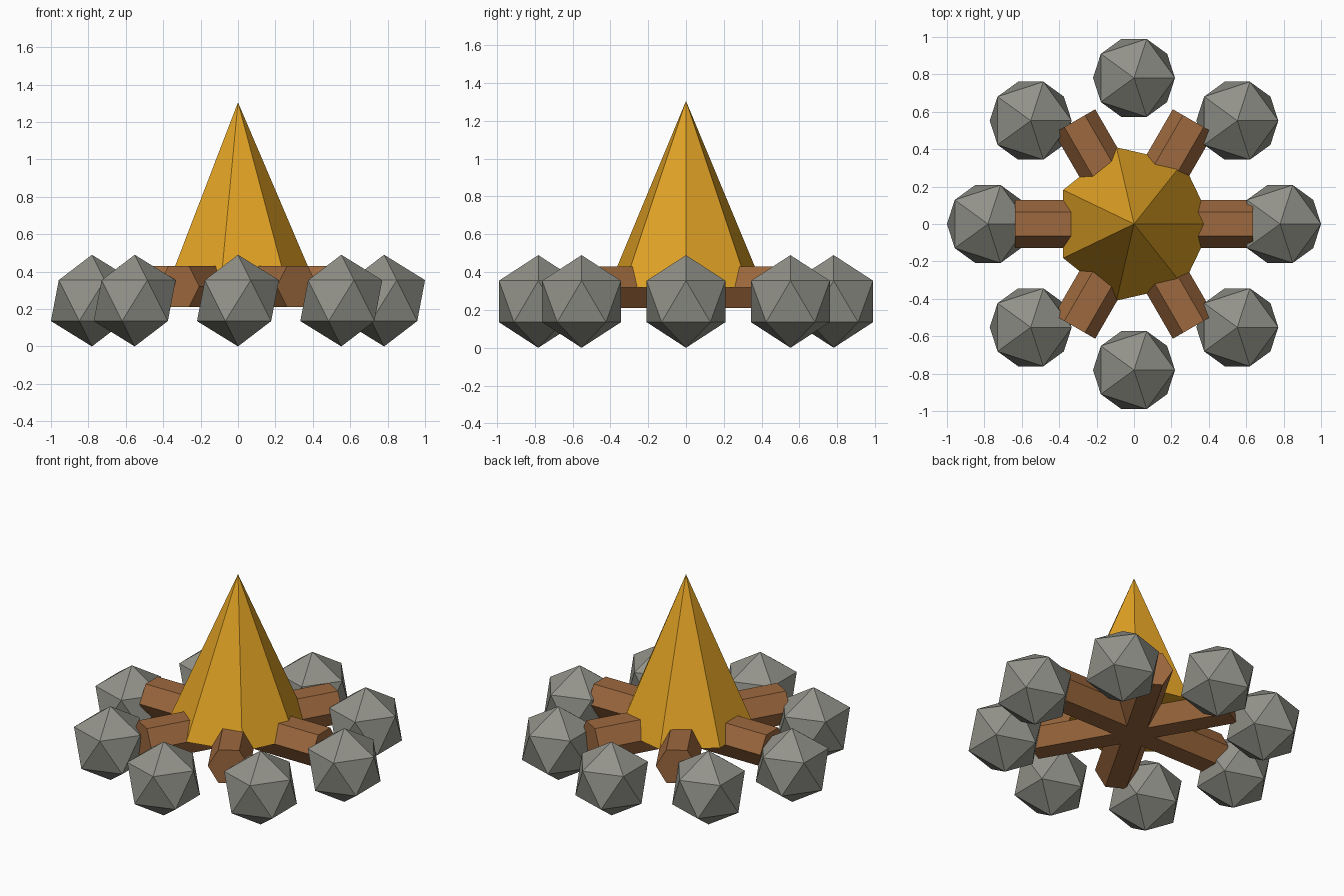
import bpy
from math import cos, sin, pi

if "Cube" in bpy.data.objects:
    bpy.data.objects.remove(bpy.data.objects["Cube"])


def srgb(r, g, b):
    def lin(c):
        c /= 255
        return c / 12.92 if c <= 0.04045 else ((c + 0.055) / 1.055) ** 2.4
    return (lin(r), lin(g), lin(b), 1)


def make_material(name, color):
    mat = bpy.data.materials.new(name)
    mat.use_nodes = True
    mat.diffuse_color = color
    bsdf = next(n for n in mat.node_tree.nodes if n.type == 'BSDF_PRINCIPLED')
    bsdf.inputs["Base Color"].default_value = color
    return mat


def finish(name, mat):
    obj = bpy.context.object
    obj.name = name
    obj.data.materials.append(mat)


stone = make_material("stone grey", srgb(146, 146, 138))
wood = make_material("wood brown", srgb(158, 105, 62))
fire = make_material("flame gold", srgb(226, 163, 37))

LOG_Z = 0.32

# Ring of eight stones, all turned the same way
for i in range(8):
    a = i * pi / 4
    bpy.ops.mesh.primitive_ico_sphere_add(
        subdivisions=1, radius=0.245,
        location=(0.781 * cos(a), 0.781 * sin(a), 0.245))
    finish(f"stone_{i + 1}", stone)

# Three crossed six-sided logs, with a flat side up
for i in range(3):
    bpy.ops.mesh.primitive_cylinder_add(
        vertices=6, radius=0.127, depth=1.27,
        location=(0, 0, LOG_Z), rotation=(0, pi / 2, i * pi / 3))
    finish(f"log_{i + 1}", wood)

# Seven-sided flame, one edge towards +x
FLAME_HEIGHT = 0.985
bpy.ops.mesh.primitive_cone_add(
    vertices=7, radius1=0.42, radius2=0, depth=FLAME_HEIGHT,
    location=(0, 0, LOG_Z + FLAME_HEIGHT / 2))
flame = bpy.context.object
# Align the first base corner with the x axis
corner = max((v.co for v in flame.data.vertices if v.co.z < 0), key=lambda c: c.y)
if abs(corner.x) < 0.01:
    flame.rotation_euler.z = -pi / 2
finish("flame", fire)
